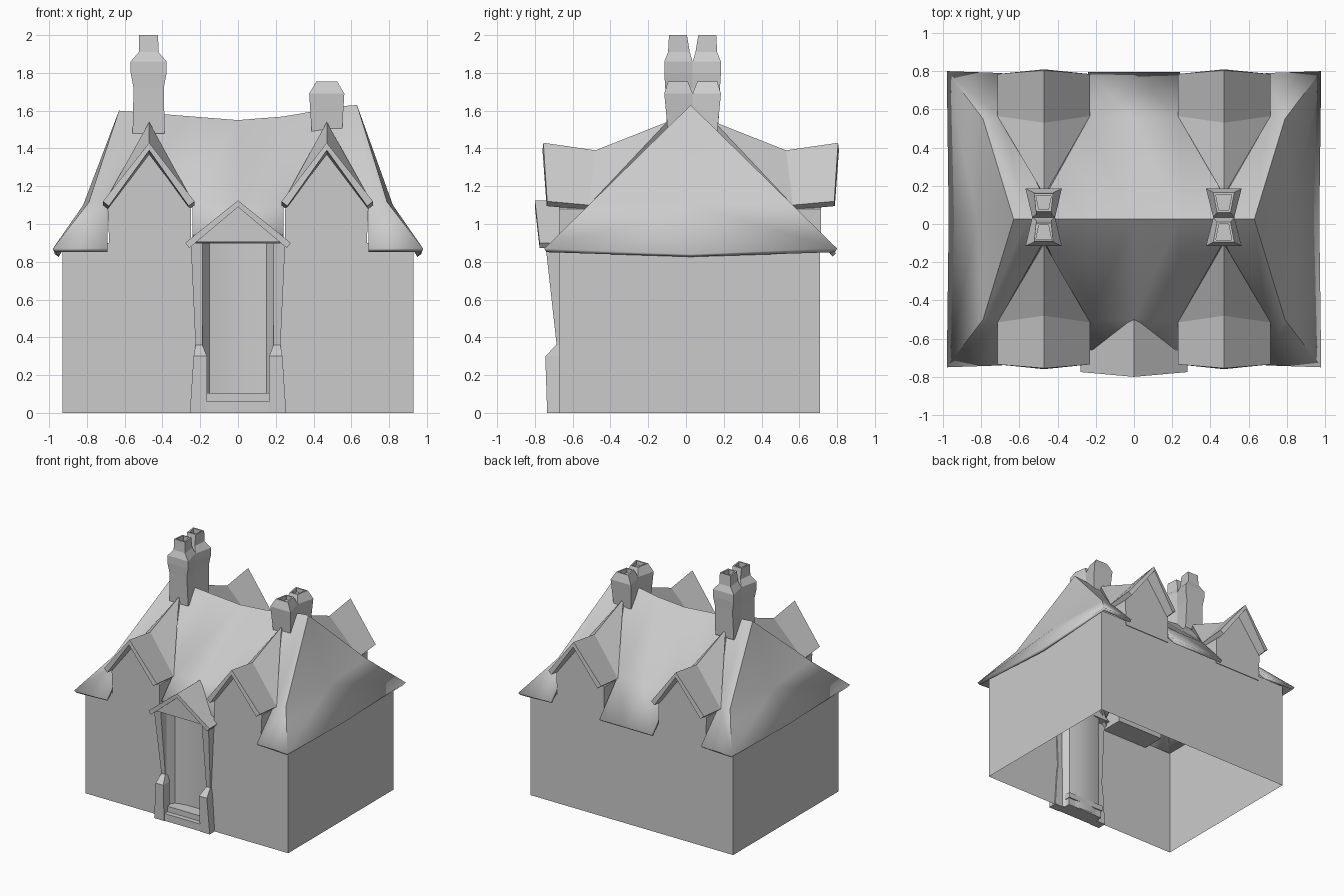
import bpy, bmesh

if "Cube" in bpy.data.objects:
    bpy.data.objects.remove(bpy.data.objects["Cube"])

YC = 0.025  # front/back symmetry plane of the roof


def make(name, verts, faces, thick=0.0, smooth=True, roof=False):
    bm = bmesh.new()
    vs = [bm.verts.new(v) for v in verts]
    for f in faces:
        bm.faces.new([vs[i] for i in f])
    bmesh.ops.remove_doubles(bm, verts=bm.verts, dist=0.0005)
    bmesh.ops.recalc_face_normals(bm, faces=bm.faces)
    bm.normal_update()
    if roof and sum(f.normal.z * f.calc_area() for f in bm.faces) < 0:
        bmesh.ops.reverse_faces(bm, faces=bm.faces)
    me = bpy.data.meshes.new(name)
    bm.to_mesh(me)
    bm.free()
    ob = bpy.data.objects.new(name, me)
    bpy.context.collection.objects.link(ob)
    if thick:
        m = ob.modifiers.new("thickness", 'SOLIDIFY')
        m.thickness = thick
        m.offset = -1
    if smooth:
        bpy.ops.object.select_all(action='DESELECT')
        ob.select_set(True)
        bpy.context.view_layer.objects.active = ob
        bpy.ops.object.shade_smooth_by_angle(angle=0.6)
    return ob


def loft(name, rings, cap_start=True, cap_end=True, smooth=True):
    n = len(rings[0])
    verts = [p for r in rings for p in r]
    faces = [(k * n + i, k * n + (i + 1) % n, (k + 1) * n + (i + 1) % n, (k + 1) * n + i)
             for k in range(len(rings) - 1) for i in range(n)]
    if cap_start:
        faces.append(tuple(range(n)))
    if cap_end:
        faces.append(tuple(range(len(verts) - n, len(verts))))
    return make(name, verts, faces, smooth=smooth)


def box(name, x0, x1, y0, y1, z0, z1):
    return loft(name, [[(x0, y0, z), (x1, y0, z), (x1, y1, z), (x0, y1, z)] for z in (z0, z1)],
                smooth=False)


def prism(name, outline, y0, y1):
    return loft(name, [[(x, y, z) for x, z in outline] for y in (y0, y1)], smooth=False)


# Walls: open at top and bottom, with the door recess in the plan outline
plan = [(.19, -.67), (.93, -.67), (.93, .71), (-.93, .71), (-.93, -.67), (-.19, -.67),
        (-.15, -.61), (-.06, -.59), (.06, -.59), (.15, -.61)]
loft("walls", [[(x, y, z) for x, y in plan] for z in (0, .9)], False, False)

# Door steps
box("lower_step", -.165, .165, -.73, -.6, 0, .06)
box("upper_step", -.17, .17, -.69, -.59, .06, .105)

# Main hipped roof: eave, middle and ridge rows, notched at the dormers
ex = [-.98, -.69, -.24, 0, .24, .69, .98]
mx = [-.79, -.69, -.24, 0, .24, .69, .79]
rx = [-.63, -.56, -.24, 0, .24, .56, .63]
ridge = [(x, YC, 1.55 + .05 * abs(x) / .63 + (.03 if x > .5 else 0)) for x in rx]
verts, faces = [], []


def face(*pts):
    faces.append(tuple(range(len(verts), len(verts) + len(pts))))
    verts.extend(pts)


for front in (True, False):
    def side(y):
        return y if front else 2 * YC - y
    eave = []
    for x in ex:
        y, z = -.75 + (.01 if abs(x) < .9 else 0), .87
        if abs(x) < .3:
            y, z = (-.66, .95) if front else (-.745, .845)
        eave.append((x, side(y), z))
    mid = [(x, side(-.5), 1.115) for x in mx]
    for i in range(6):
        if i not in (1, 4):
            face(eave[i], eave[i + 1], mid[i + 1], mid[i])
        face(mid[i], mid[i + 1], ridge[i + 1], ridge[i])
    for s, i in ((-1, 0), (1, 6)):
        em, mm = (s * .97, YC, .84), (s * .82, YC, 1.1)
        face(eave[i], em, mm, mid[i])
        face(mid[i], mm, ridge[i])
make("main_roof", verts, faces, thick=.025, roof=True)

# Four gabled dormers
for sx in (-1, 1):
    for front in (True, False):
        def P(x, y, z):
            return (sx * x, y if front else 2 * YC - y, z)
        tag = ("left" if sx < 0 else "right") + ("_front" if front else "_back")
        rows = [P(.23, -.735, 1.12), P(.47, -.755, 1.43), P(.715, -.735, 1.12),
                P(.23, -.515, 1.1), P(.47, -.48, 1.39), P(.715, -.515, 1.1),
                P(.47, -.1, 1.54)]
        make("dormer_roof_" + tag, rows,
             [(0, 1, 4, 3), (1, 2, 5, 4), (3, 4, 6), (4, 5, 6)], thick=.04, roof=True, smooth=False)
        g = [(.25, .86), (.68, .86), (.69, 1.08), (.47, 1.37), (.25, 1.08)]
        ys = (-.672, -.48) if front else (.716, .53)
        prism("dormer_gable_" + tag, [(sx * x, z) for x, z in g], *ys)

# Porch: bent jambs, pediment and small gabled roof
for s, tag in ((-1, "left"), (1, "right")):
    prof = [(0, .165, .255, -.735), (.3, .165, .235, -.745),
            (.36, .188, .225, -.685), (.9, .188, .25, -.745)]
    loft("door_jamb_" + tag, [[(s * a, y, z), (s * b, y, z), (s * b, -.66, z), (s * a, -.66, z)]
                              for z, a, b, y in prof], smooth=False)
prism("porch_pediment", [(-.25, .905), (.25, .905), (0, 1.09)], -.755, -.6)
make("porch_roof", [(-.28, -.775, .9), (0, -.8, 1.125), (.28, -.775, .9),
                    (-.28, -.64, .9), (0, -.5, 1.125), (.28, -.64, .9)],
     [(0, 1, 4, 3), (1, 2, 5, 4)], thick=.035, roof=True, smooth=False)

# Chimneys: each is two mirrored tapering flues that meet at a narrow waist
# ring = (height, outer half width, waist half width, outer y, waist y)
tall = [(1.48, .085, .06, -.135, 0), (1.72, .08, .055, -.145, 0), (1.8, .095, .06, -.15, 0),
        (1.86, .095, .06, -.15, 0), (1.91, .052, .04, -.13, -.015), (2.0, .05, .04, -.125, -.03),
        (2.0, .04, .025, -.115, -.04), (1.96, .04, .025, -.115, -.04)]
short = [(1.48, .08, .055, -.13, 0), (1.69, .093, .055, -.15, 0), (1.755, .055, .035, -.13, -.025),
         (1.755, .042, .025, -.12, -.035), (1.72, .042, .025, -.12, -.035)]
for x, rings, tag in ((-.473, tall, "left"), (.47, short, "right")):
    for s in (1, -1):
        loft("chimney_%s_%s" % (tag, "front" if s > 0 else "back"),
             [[(x - a, .035 + s * y0, z), (x + a, .035 + s * y0, z),
               (x + b, .035 + s * y1, z), (x - b, .035 + s * y1, z)]
              for z, a, b, y0, y1 in rings], cap_start=False, smooth=False)
